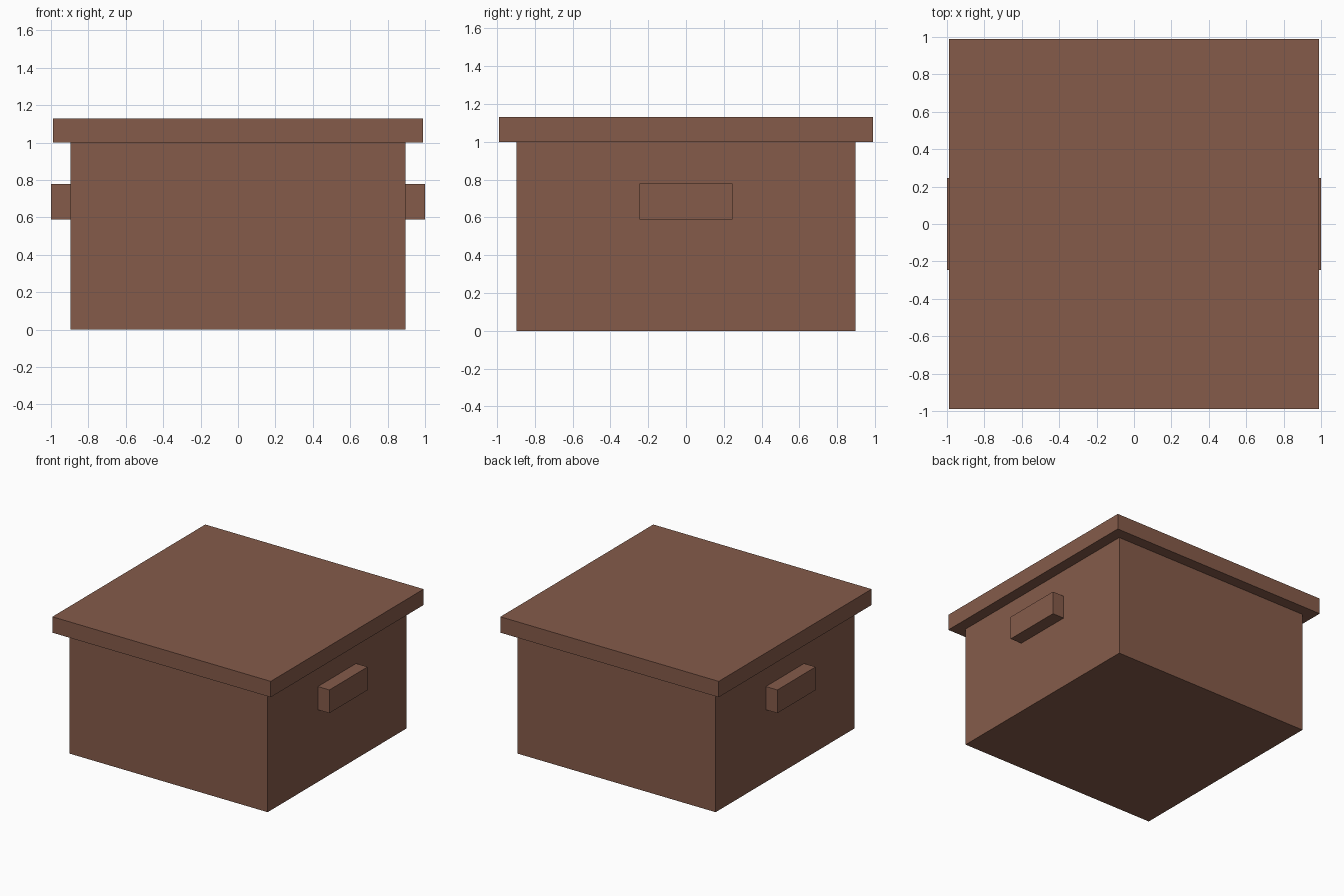
import bpy

if "Cube" in bpy.data.objects:
    bpy.data.objects.remove(bpy.data.objects["Cube"])

# Single brown cardboard colour
brown = bpy.data.materials.new("cardboard_brown")
brown.diffuse_color = (0.235, 0.105, 0.0685, 1.0)
brown.use_nodes = True
brown.node_tree.nodes["Principled BSDF"].inputs["Base Color"].default_value = brown.diffuse_color


def box(name, x, y, z):
    """Box spanning the given (min, max) ranges."""
    centre = [(a + b) / 2 for a, b in (x, y, z)]
    bpy.ops.mesh.primitive_cube_add(size=1, location=centre)
    ob = bpy.context.object
    ob.name = name
    ob.scale = [b - a for a, b in (x, y, z)]
    bpy.ops.object.transform_apply(location=False, rotation=False, scale=True)
    ob.data.materials.append(brown)
    return ob


# Main body and overhanging lid
box("box_body", (-0.896, 0.896), (-0.896, 0.896), (0, 1.0))
box("lid", (-0.988, 0.988), (-0.988, 0.988), (1.0, 1.13))

# Block handles on both sides
box("right_handle", (0.896, 1.0), (-0.247, 0.247), (0.59, 0.78))
box("left_handle", (-1.0, -0.896), (-0.247, 0.247), (0.59, 0.78))
